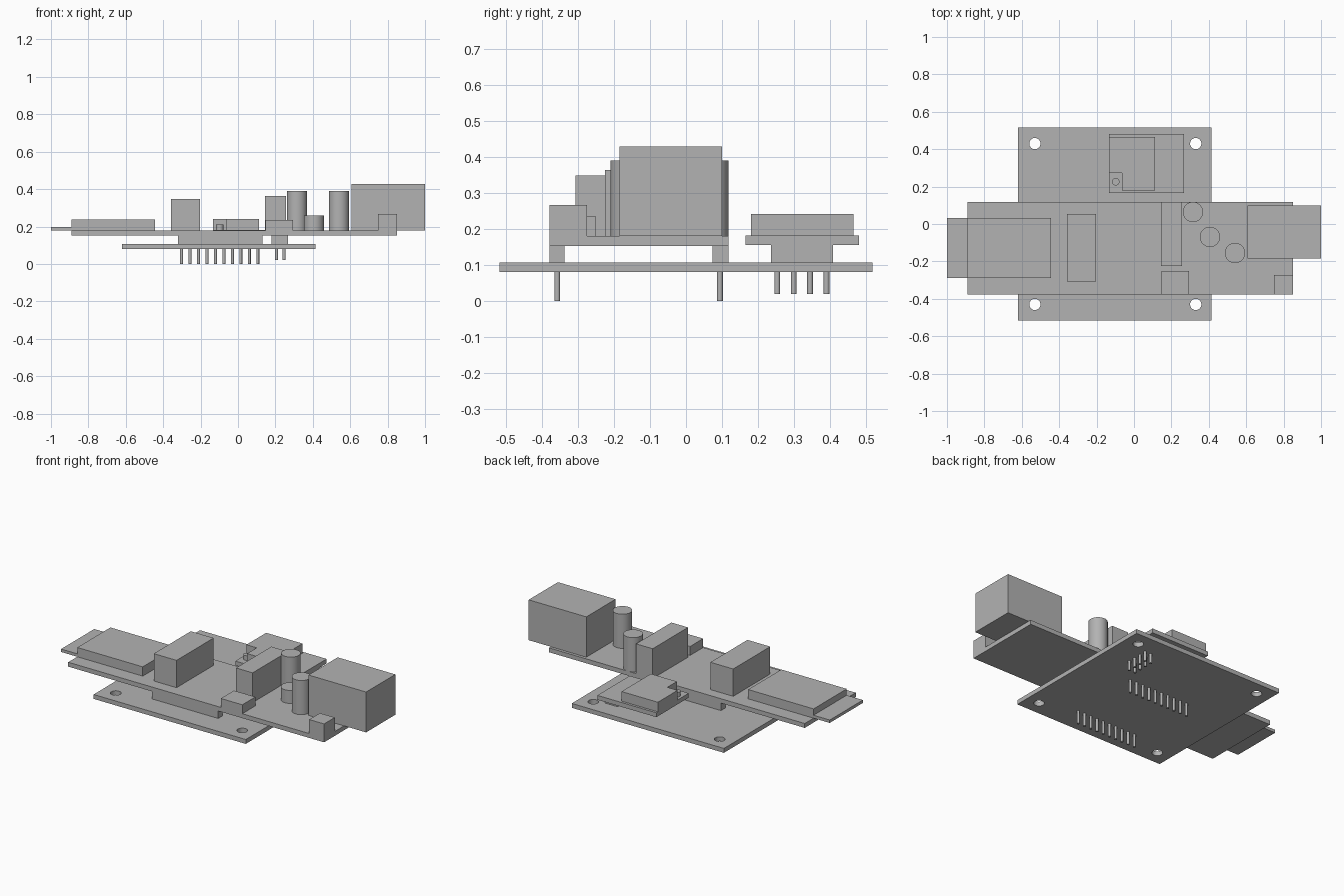
import bpy, math

cube = bpy.data.objects.get("Cube")
if cube:
    bpy.data.objects.remove(cube, do_unlink=True)

grey = bpy.data.materials.new("plain grey")
grey.use_nodes = True
grey.diffuse_color = (0.45, 0.45, 0.45, 1)
grey.node_tree.nodes["Principled BSDF"].inputs["Base Color"].default_value = grey.diffuse_color

BASE_LOW, BASE_TOP = 0.08, 0.107
DECK_LOW, DECK_TOP = 0.153, 0.18


def prism(name, outline, z0, z1, holes=(), radius=0.03):
    """Extrude a flat outline, with optional round holes, into a mesh."""
    curve = bpy.data.curves.new(name, "CURVE")
    curve.dimensions = "2D"
    curve.fill_mode = "BOTH"
    curve.extrude = (z1 - z0) / 2
    rings = [outline] + [
        [(cx + radius * math.cos(math.tau * i / 32), cy + radius * math.sin(math.tau * i / 32))
         for i in range(32)] for cx, cy in holes]
    for ring in rings:
        spline = curve.splines.new("POLY")
        spline.points.add(len(ring) - 1)
        for point, (x, y) in zip(spline.points, ring):
            point.co = (x, y, 0, 1)
        spline.use_cyclic_u = True
    obj = bpy.data.objects.new(name, curve)
    bpy.context.collection.objects.link(obj)
    obj.location.z = (z0 + z1) / 2
    bpy.ops.object.select_all(action="DESELECT")
    obj.select_set(True)
    bpy.context.view_layer.objects.active = obj
    bpy.ops.object.convert(target="MESH")
    obj = bpy.context.object
    obj.data.materials.clear()
    obj.data.materials.append(grey)
    bpy.ops.object.shade_flat()
    return obj


def box(name, x0, x1, y0, y1, z0, z1):
    bpy.ops.mesh.primitive_cube_add(size=1, location=((x0 + x1) / 2, (y0 + y1) / 2, (z0 + z1) / 2))
    obj = bpy.context.object
    obj.name = name
    obj.scale = (x1 - x0, y1 - y0, z1 - z0)
    bpy.ops.object.transform_apply(location=False, rotation=False)
    obj.data.materials.append(grey)


def rod(name, x, y, radius, z0, z1, sides=48):
    bpy.ops.mesh.primitive_cylinder_add(vertices=sides, radius=radius, depth=z1 - z0,
                                        location=(x, y, (z0 + z1) / 2))
    obj = bpy.context.object
    obj.name = name
    obj.data.materials.append(grey)
    bpy.ops.object.shade_smooth_by_angle()


# Base board with four mounting holes
prism("base_board", [(-0.62, -0.517), (0.415, -0.517), (0.415, 0.517), (-0.62, 0.517)],
      BASE_LOW, BASE_TOP, [(x, y) for x in (-0.53, 0.33) for y in (-0.43, 0.43)])

# Long upper board on two pin headers
box("upper_board", -0.89, 0.85, -0.378, 0.118, DECK_LOW, DECK_TOP)
for side, y0, y1, pin_y in (("front", -0.378, -0.337, -0.357), ("back", 0.073, 0.118, 0.094)):
    box(f"{side}_header", -0.32, 0.13, y0, y1, BASE_TOP, DECK_LOW)
    for i in range(10):
        rod(f"{side}_header_pin", -0.302 + 0.0453 * i, pin_y, 0.008, 0, BASE_LOW, 16)

# Small radio board on a double-row header
box("radio_board", -0.134, 0.267, 0.165, 0.48, 0.155, 0.182)
box("radio_header", 0.18, 0.267, 0.235, 0.407, BASE_TOP, 0.155)
for x in (0.206, 0.246):
    for i in range(4):
        rod("radio_header_pin", x, 0.253 + 0.0455 * i, 0.008, 0.02, BASE_LOW, 16)

# Radio shield with a notched corner, and its round contact
prism("radio_shield", [(-0.064, 0.18), (0.113, 0.18), (0.113, 0.465), (-0.134, 0.465),
                       (-0.134, 0.273), (-0.064, 0.273)], 0.182, 0.241)
rod("radio_contact", -0.098, 0.226, 0.02, 0.182, 0.21, 24)

# Components on the upper board
box("card_slot", -0.89, -0.445, -0.29, 0.032, DECK_TOP, 0.237)
box("memory_card", -1.0, -0.89, -0.29, 0.032, DECK_TOP, 0.198)
box("left_connector", -0.358, -0.203, -0.307, 0.053, DECK_TOP, 0.348)
box("middle_connector", 0.144, 0.257, -0.225, 0.118, DECK_TOP, 0.363)
box("front_socket", 0.148, 0.294, -0.378, -0.251, DECK_TOP, 0.235)
box("corner_socket", 0.749, 0.85, -0.378, -0.274, DECK_TOP, 0.266)
box("large_socket", 0.608, 1.0, -0.184, 0.1, DECK_TOP, 0.428)
for x, y, top in ((0.315, 0.064, 0.39), (0.406, -0.069, 0.26), (0.54, -0.155, 0.39)):
    rod("capacitor", x, y, 0.054, DECK_TOP, top)
